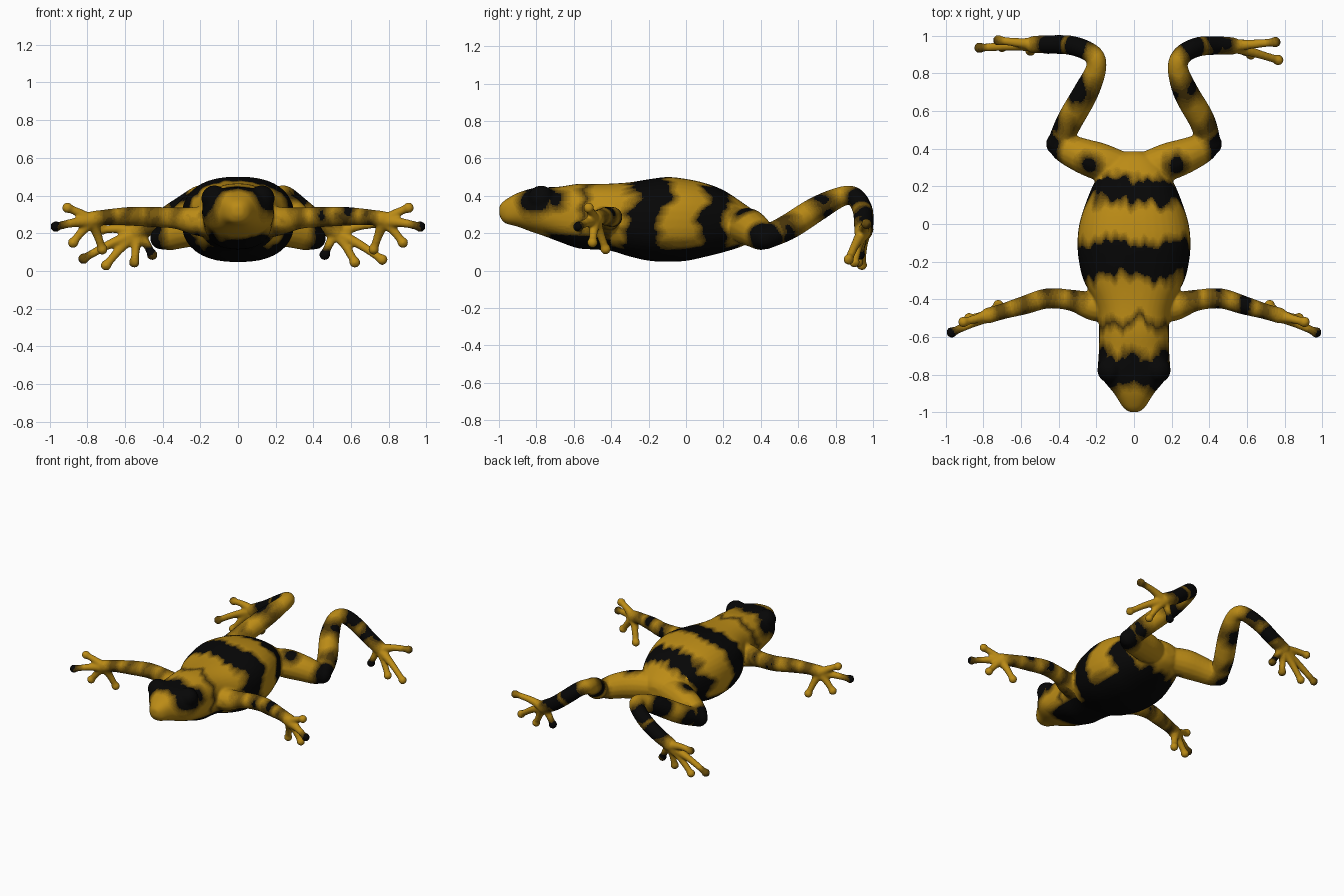
import bpy, bmesh, math
from mathutils import Vector, noise

if "Cube" in bpy.data.objects:
    bpy.data.objects.remove(bpy.data.objects["Cube"])

bm = bmesh.new()


def spline(rows, steps=5):
    """Catmull-Rom interpolation through tuples of any length."""
    out, n = [], len(rows)
    for i in range(n - 1):
        p0, p1, p2, p3 = (rows[max(0, min(n - 1, i + k))] for k in (-1, 0, 1, 2))
        for s in range(steps):
            t = s / steps
            out.append([0.5 * (2 * b + (c - a) * t + (2 * a - 5 * b + 4 * c - d) * t * t
                               + (3 * b - a - 3 * c + d) * t ** 3)
                        for a, b, c, d in zip(p0, p1, p2, p3)])
    return out + [list(rows[-1])]


def skin_rings(rings):
    """Bridge closed rings of points and cap both ends."""
    vs = [[bm.verts.new(p) for p in r] for r in rings]
    n = len(vs[0])
    for a, b in zip(vs, vs[1:]):
        for i in range(n):
            bm.faces.new((a[i], a[(i + 1) % n], b[(i + 1) % n], b[i]))
    bm.faces.new(vs[0][::-1])
    bm.faces.new(vs[-1])


def ball(p, r, scale=(1, 1, 1)):
    new = bmesh.ops.create_icosphere(bm, subdivisions=3, radius=1)["verts"]
    for v in new:
        v.co = Vector(p) + Vector(c * r * s for c, s in zip(v.co, scale))


def tube(rows):
    """Round limb through (x, y, z, radius) rows with ball ends."""
    pts = spline(rows)
    rings, side = [], None
    for i, p in enumerate(pts):
        d = (Vector(pts[min(i + 1, len(pts) - 1)][:3]) - Vector(pts[max(i - 1, 0)][:3])).normalized()
        if side is None:
            side = d.orthogonal()
        side = (side - d * side.dot(d)).normalized()
        up = d.cross(side)
        rings.append([Vector(p[:3]) + p[3] * (side * math.cos(k * math.pi / 8) + up * math.sin(k * math.pi / 8))
                      for k in range(16)])
    skin_rings(rings)
    for p in (pts[0], pts[-1]):
        ball(p[:3], p[3])


def digits(base, tips, r, sag):
    """Fingers or toes: thin curved tubes ending in round pads."""
    for t in tips:
        mid = [(a + b) / 2 for a, b in zip(base, t)]
        tube([(*base, r * 1.6), (mid[0], mid[1], mid[2] + sag, r * 1.08), (*t, r * 0.95)])
        ball(t, r * 1.3)


# Body and head: y, bottom z, top z, half width
profile = [(-.998, .295, .345, .025), (-.97, .255, .375, .06), (-.9, .235, .415, .105),
           (-.82, .205, .44, .17), (-.76, .185, .445, .19), (-.68, .155, .448, .187),
           (-.58, .12, .463, .185), (-.48, .112, .463, .19), (-.4, .105, .465, .215),
           (-.3, .075, .472, .267), (-.2, .053, .488, .292), (-.1, .047, .5, .3),
           (0, .052, .49, .29), (.1, .073, .468, .26), (.2, .098, .43, .22),
           (.3, .13, .365, .165), (.36, .165, .32, .1), (.385, .21, .28, .04)]
rings = []
for y, lo, hi, w in spline(profile):
    ring = []
    for k in range(40):
        a = k * math.tau / 40
        c, s = math.cos(a), math.sin(a)
        e = 2 / 2.4
        ring.append((w * math.copysign(abs(c) ** e, c), y,
                     (lo + hi) / 2 + (hi - lo) / 2 * math.copysign(abs(s) ** e, s)))
    rings.append(ring)
skin_rings(rings)

for m in (-1, 1):
    # Eye bulge
    ball((m * .125, -.775, .385), .07, (1, 1.0, 1))
    # Front leg and hand
    tube([(m * .12, -.44, .26, .09), (m * .22, -.435, .265, .077), (m * .33, -.405, .28, .057),
          (m * .46, -.395, .287, .054), (m * .58, -.43, .29, .05), (m * .7, -.465, .285, .042),
          (m * .77, -.485, .275, .043)])
    digits((m * .775, -.487, .265), [(m * .967, -.575, .235), (m * .905, -.52, .335),
                                     (m * .72, -.43, .115), (m * .875, -.5, .15)], .0225, .006)
    # Thigh
    tube([(m * .08, .3, .24, .09), (m * .18, .33, .235, .1), (m * .28, .365, .215, .092),
          (m * .37, .405, .185, .078), (m * .405, .425, .175, .062)])

# Shins and hind feet, slightly different on each side
tube([(.4, .425, .175, .062), (.36, .55, .235, .07), (.275, .7, .33, .068), (.232, .83, .395, .054),
      (.26, .9, .395, .052), (.34, .94, .33, .052), (.43, .947, .26, .05), (.52, .945, .21, .047)])
digits((.52, .945, .2), [(.75, .965, .25), (.765, .87, .06), (.62, .9, .045), (.46, .93, .085)], .0225, .012)
tube([(-.4, .425, .175, .062), (-.34, .55, .235, .07), (-.255, .7, .33, .068), (-.2, .83, .395, .054),
      (-.22, .9, .395, .052), (-.32, .945, .33, .052), (-.43, .953, .26, .05), (-.53, .952, .21, .047)])
digits((-.53, .952, .2), [(-.72, .975, .22), (-.82, .935, .065), (-.7, .94, .03), (-.55, .92, .045),
                          (-.455, .93, .085)], .0225, .012)

# Join everything into one smooth skin
bmesh.ops.recalc_face_normals(bm, faces=bm.faces)
mesh = bpy.data.meshes.new("frog_skin")
bm.to_mesh(mesh)
bm.free()
frog = bpy.data.objects.new("frog_skin", mesh)
bpy.context.collection.objects.link(frog)
bpy.context.view_layer.objects.active = frog
frog.select_set(True)
rem = frog.modifiers.new("skin", 'REMESH')
rem.mode = 'VOXEL'
rem.voxel_size = .008
smo = frog.modifiers.new("smooth", 'SMOOTH')
smo.factor, smo.iterations = .5, 8
bpy.ops.object.convert(target='MESH')
bpy.ops.object.shade_smooth()
mesh = frog.data

# Colours: gold to black with blended steps between
gold, black, LEVELS = (.5, .26, .008), (.002, .002, .002), 9
for i in range(LEVELS):
    t = i / (LEVELS - 1)
    mat = bpy.data.materials.new("skin_tone_%d" % i)
    mat.diffuse_color = (*[a + (b - a) * t for a, b in zip(gold, black)], 1)
    mat.use_nodes = True
    mat.node_tree.nodes["Principled BSDF"].inputs["Base Color"].default_value = mat.diffuse_color
    mesh.materials.append(mat)

# Dark bands across the back: y centre, half width
bands = [(-.53, .022), (-.19, .105), (.185, .08)]
# Dark blotches mirrored on both sides: x, y, z, radius
blotches = [(.14, -.79, .39, .115), (.05, -.79, .46, .1), (.17, -.7, .38, .07), (.0, -.72, .45, .07),
            (.31, -.4, .28, .065), (.44, -.39, .29, .068), (.58, -.43, .29, .066), (.7, -.465, .285, .055),
            (.97, -.58, .235, .05), (.23, .31, .33, .065), (.43, .43, .17, .1), (.37, .53, .22, .085),
            (.27, .72, .34, .1), (.3, .94, .37, .1), (.4, .96, .28, .09), (.47, .95, .24, .07),
            (.46, .93, .09, .055), (.76, .97, .25, .045), (.83, .935, .065, .045), (.55, .92, .04, .03)]


def darkness(p):
    x, y, z = abs(p.x), p.y, p.z
    wob = .04 * noise.noise((p.x * 11, y * 2, z * 9)) + .025 * noise.noise((p.x * 26, y * 3, z * 20))
    best = -1
    if x < .31 and y < .36 and not (x > .17 and y > .24):
        for c, h in bands:
            best = max(best, h - abs(y + wob * 1.6 - c + (.46 - z) * .15))
        # Black belly
        if y > -.8 and x < .29:
            best = max(best, min(.155 - z + .05 * (y < -.4), y + .74, .3 - y) + wob)
    for bx, by, bz, r in blotches:
        best = max(best, r - (Vector((x, y, z)) - Vector((bx, by, bz))).length + wob * .6)
    return max(0, min(1, .5 + best / .06))


for f in mesh.polygons:
    f.material_index = round(darkness(f.center) * (LEVELS - 1))
